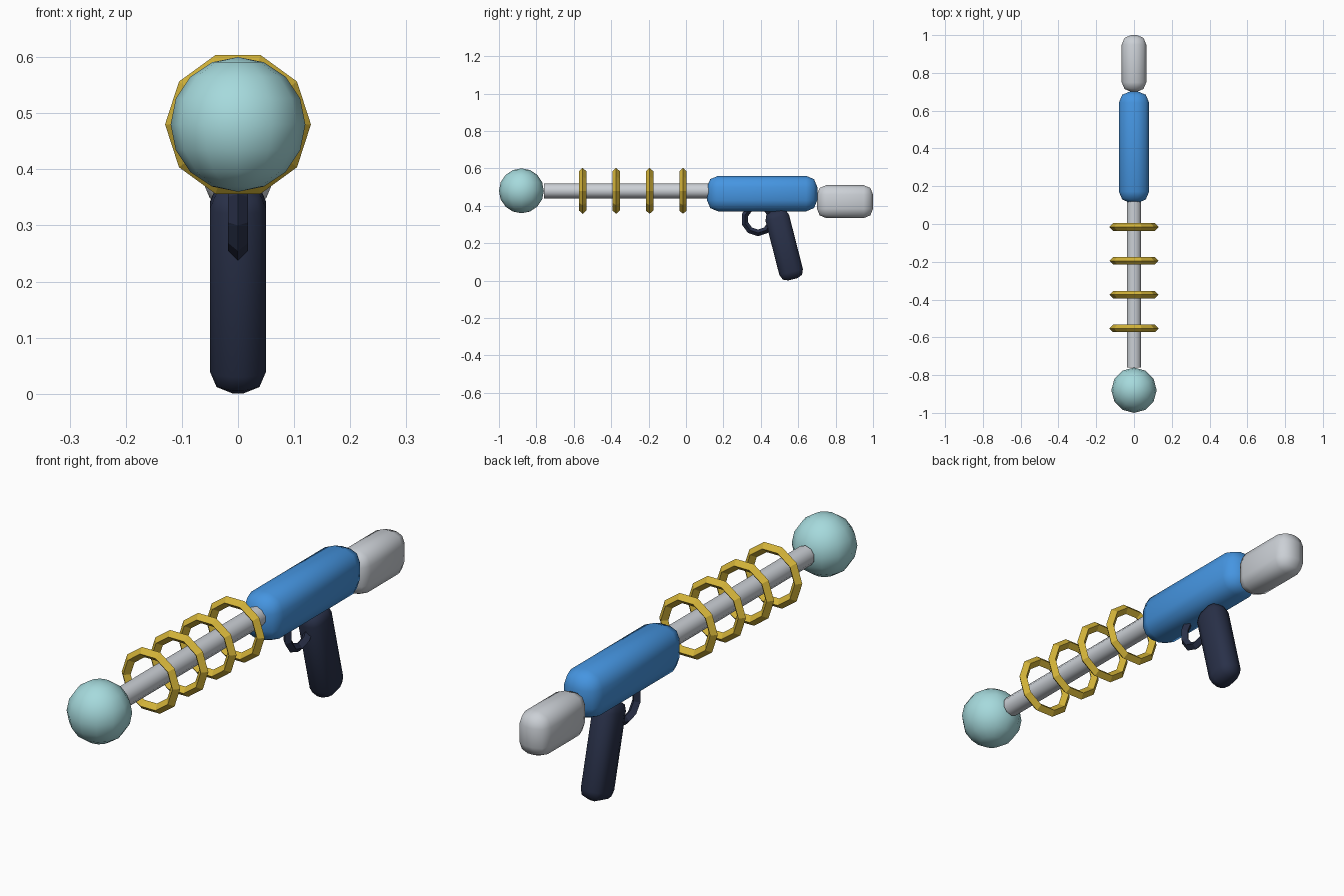
import bpy
import math

default_cube = bpy.data.objects.get("Cube")
if default_cube:
    bpy.data.objects.remove(default_cube, do_unlink=True)


def material(name, rgb):
    mat = bpy.data.materials.new(name)
    mat.use_nodes = True
    mat.diffuse_color = (*rgb, 1)
    mat.node_tree.nodes["Principled BSDF"].inputs["Base Color"].default_value = (*rgb, 1)
    return mat


TEAL = material("pale teal", (0.38, 0.70, 0.72))
BLUE = material("bright blue", (0.06, 0.30, 0.75))
GREY = material("light grey", (0.60, 0.63, 0.67))
GOLD = material("gold", (0.65, 0.45, 0.04))
NAVY = material("dark navy", (0.022, 0.030, 0.066))
AXIS_Z = 0.48  # height of the barrel axis


def finish(name, mat, angle):
    obj = bpy.context.object
    obj.name = name
    obj.data.materials.append(mat)
    bpy.ops.object.shade_smooth_by_angle(angle=math.radians(angle))
    return obj


def rounded_box(name, mat, center, size, bevel, tilt=0):
    bpy.ops.mesh.primitive_cube_add(size=1, location=center)
    obj = bpy.context.object
    obj.scale = size
    bpy.ops.object.transform_apply(location=False, rotation=False, scale=True)
    mod = obj.modifiers.new("rounding", 'BEVEL')
    mod.width = bevel
    mod.segments = 2
    bpy.ops.object.modifier_apply(modifier=mod.name)
    obj.rotation_euler.x = tilt
    return finish(name, mat, 60)


def ring(name, mat, center, radius, tube, rotation):
    bpy.ops.mesh.primitive_torus_add(
        major_radius=radius, minor_radius=tube, major_segments=10,
        minor_segments=4, location=center, rotation=rotation)
    return finish(name, mat, 20)


# Round tip and barrel
bpy.ops.mesh.primitive_uv_sphere_add(
    segments=12, ring_count=8, radius=0.12, location=(0, -0.88, AXIS_Z))
finish("muzzle_ball", TEAL, 60)
bpy.ops.mesh.primitive_cylinder_add(
    vertices=10, radius=0.04, depth=0.92,
    location=(0, -0.30, AXIS_Z), rotation=(math.pi / 2, 0, 0))
finish("barrel", GREY, 60)

# Coils around the barrel
for i in range(4):
    ring(f"coil_{i + 1}", GOLD, (0, -0.553 + 0.179 * i, AXIS_Z),
         0.11, 0.02, (math.pi / 2, 0, 0))

# Body and rear stock
rounded_box("body", BLUE, (0, 0.407, 0.465), (0.16, 0.59, 0.19), 0.06)
rounded_box("stock", GREY, (0, 0.85, 0.422), (0.13, 0.30, 0.176), 0.05)

# Handle and trigger guard
rounded_box("grip", NAVY, (0, 0.525, 0.191), (0.10, 0.13, 0.38), 0.04, 0.25)
ring("trigger_guard", NAVY, (0, 0.385, 0.328), 0.073, 0.018,
     (0, math.pi / 2, 0))
